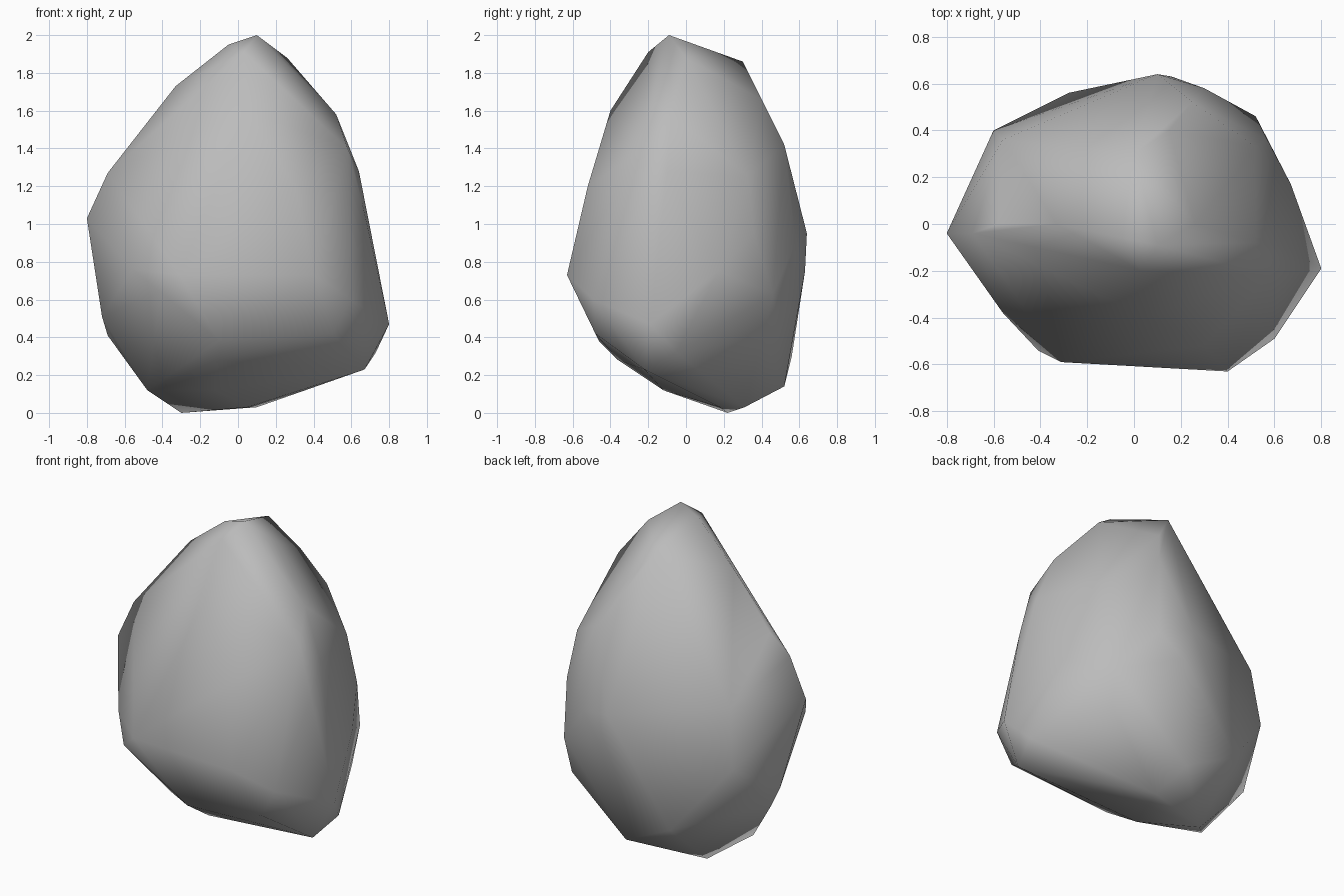
import bpy
import bmesh

if "Cube" in bpy.data.objects:
    bpy.data.objects.remove(bpy.data.objects["Cube"], do_unlink=True)

# Stone colour
stone = bpy.data.materials.new("stone grey")
stone.use_nodes = True
grey = (0.5, 0.5, 0.5, 1)
stone.diffuse_color = grey
bsdf = stone.node_tree.nodes["Principled BSDF"]
bsdf.inputs["Base Color"].default_value = grey
bsdf.inputs["Roughness"].default_value = 0.9

# Corners of the boulder, grouped by region
peak = [(.1, -.09, 2), (-.05, -.06, 1.95), (0, .3, 1.86), (.26, 0, 1.88),
        (.03, -.2, 1.91), (-.33, 0, 1.73)]
shoulder = [(.52, -.08, 1.58), (.05, -.4, 1.6), (.58, -.22, 1.4), (.64, -.1, 1.28),
            (.52, .33, 1.25), (-.58, 0, 1.4), (-.69, -.04, 1.27), (.25, .52, 1.42),
            (.15, .4, 1.66), (.66, -.22, 1.1)]
waist = [(-.8, -.04, 1.03), (-.6, .4, .7), (-.56, .36, 1.06), (.1, .64, .95),
         (.16, .63, .75), (.3, .58, .9), (.52, .46, .63), (.67, .17, .75),
         (.57, .36, .95), (-.28, .56, .3)]
front = [(.4, -.63, .73), (-.31, -.59, .73), (-.41, -.54, .64), (.6, -.49, .6),
         (-.56, -.38, .76), (.3, -.52, 1.2), (-.1, -.46, .38), (.5, -.48, .42)]
foot = [(.8, -.19, .47), (.73, -.05, .32), (.67, -.22, .23), (.05, .52, .14),
        (.1, .31, .03), (-.3, .22, 0), (-.48, .02, .12), (-.69, .14, .41),
        (-.72, .1, .51), (-.12, -.12, .12), (-.1, -.36, .28), (.5, .41, .4),
        (.05, .18, .03)]

# Wrap the corners in one closed faceted skin
bm = bmesh.new()
for corner in peak + shoulder + waist + front + foot:
    bm.verts.new(corner)
hull = bmesh.ops.convex_hull(bm, input=bm.verts[:])
spare = {v for v in hull["geom_interior"] + hull["geom_unused"]
         if isinstance(v, bmesh.types.BMVert)}
bmesh.ops.delete(bm, geom=list(spare), context="VERTS")
bmesh.ops.recalc_face_normals(bm, faces=bm.faces[:])
for face in bm.faces:
    face.smooth = True

mesh = bpy.data.meshes.new("boulder")
bm.to_mesh(mesh)
bm.free()
mesh.materials.append(stone)
boulder = bpy.data.objects.new("boulder", mesh)
bpy.context.collection.objects.link(boulder)
